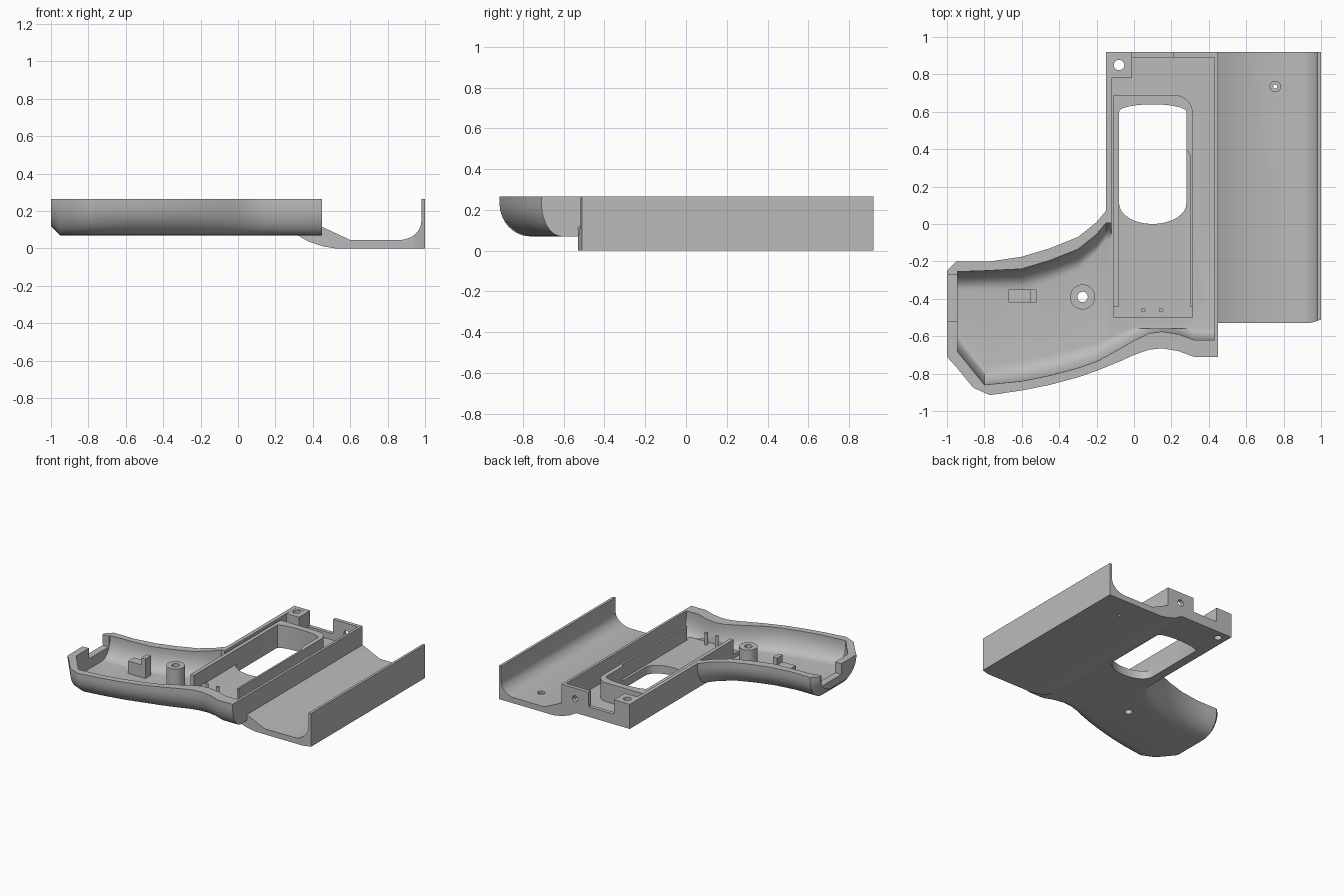
import bpy, bmesh, math
from mathutils import Vector

if "Cube" in bpy.data.objects:
    bpy.data.objects.remove(bpy.data.objects["Cube"])

TOP, BASE, FLOOR = 0.265, 0.07, 0.1

grey = bpy.data.materials.new("matte_grey")
grey.use_nodes = True
colour = (0.5, 0.5, 0.5, 1)
grey.diffuse_color = colour
grey.node_tree.nodes["Principled BSDF"].inputs["Base Color"].default_value = colour


def loft(name, rings):
    """Closed solid skinned through rings of equal point count."""
    bm = bmesh.new()
    loops = [[bm.verts.new(p) for p in ring] for ring in rings]
    n = len(loops[0])
    for a, b in zip(loops, loops[1:]):
        for i in range(n):
            j = (i + 1) % n
            bm.faces.new((a[i], a[j], b[j], b[i]))
    bm.faces.new(loops[0][::-1])
    bm.faces.new(loops[-1])
    bmesh.ops.recalc_face_normals(bm, faces=bm.faces)
    mesh = bpy.data.meshes.new(name)
    bm.to_mesh(mesh)
    bm.free()
    mesh.materials.append(grey)
    obj = bpy.data.objects.new(name, mesh)
    bpy.context.collection.objects.link(obj)
    return obj


def prism(name, outline, z0, z1):
    return loft(name, [[(x, y, z) for x, y in outline] for z in (z0, z1)])


def box(name, x0, x1, y0, y1, z0, z1):
    return prism(name, [(x0, y0), (x1, y0), (x1, y1), (x0, y1)], z0, z1)


def arc(cx, cy, rx, ry, a0, a1, n=10):
    angles = [math.radians(a0 + (a1 - a0) * i / n) for i in range(n + 1)]
    return [(cx + rx * math.cos(a), cy + ry * math.sin(a)) for a in angles]


def rod(name, x, y, r, z0, z1):
    return prism(name, arc(x, y, r, r, 0, 350, 35), z0, z1)


def combine(target, tool, operation):
    mod = target.modifiers.new("combine", "BOOLEAN")
    mod.operation, mod.solver, mod.object = operation, "EXACT", tool
    bpy.context.view_layer.objects.active = target
    bpy.ops.object.modifier_apply(modifier=mod.name)
    bpy.data.objects.remove(tool)


def add(target, *tools):
    for tool in tools:
        combine(target, tool, "UNION")


def cut(target, *tools):
    for tool in tools:
        combine(target, tool, "DIFFERENCE")


def trough(x, low, high, bottom, top, r, rise):
    """Rounded-bottom cross-section of the handle at one x station."""
    pts = [(low, top)] + arc(low + r, bottom + rise, r, rise, 180, 270)
    pts += arc(high - r, bottom + rise, r, rise, 270, 360) + [(high, top)]
    return [(x, y, z) for y, z in pts]


# Handle outline stations: x, front edge y, rear edge y
tip = [(-1, -0.71, -0.25), (-0.95, -0.765, -0.2), (-0.86, -0.875, -0.2), (-0.77, -0.915, -0.2)]
handle = [(-0.6, -0.89, -0.175), (-0.45, -0.86, -0.13), (-0.3, -0.82, -0.07),
          (-0.2, -0.785, 0.01), (-0.15, -0.765, 0.07), (-0.07, -0.732, 0.07),
          (0, -0.7, 0.07), (0.08, -0.672, 0.07), (0.15, -0.665, 0.07),
          (0.24, -0.68, 0.07), (0.32, -0.71, 0.07), (0.45, -0.71, 0.07)]


def radius(x):
    return 0.15 - 0.05 * min(1, max(0, (x + 0.3) / 0.4))


outer = [trough(x, lo, hi, 0.12 if x == -1 else BASE, TOP, radius(x), 0.145 if x == -1 else 0.165)
         for x, lo, hi in tip + handle]
inner = [trough(x, lo, hi, FLOOR, 0.3, 0.1, 0.15)
         for x, lo, hi in [(-0.945, -0.68, -0.255), (-0.8, -0.86, -0.25)]]
for x, lo, hi in handle:
    wall = 0.05 + 0.04 * min(1, max(0, (x + 0.2) / 0.3))
    inner.append(trough(min(x, 0.43), lo + wall, hi - 0.065, FLOOR, 0.3,
                        radius(x) - 0.04, 0.15))

shell = loft("housing_shell", outer)

# Main body block and side tray
add(shell, box("body_block", -0.15, 0.45, -0.56, 0.92, BASE, TOP))
tray = [(0.32, BASE), (0.38, 0.035), (0.45, 0.012), (0.52, 0), (1, 0), (1, TOP), (0.98, TOP)]
tray += arc(0.86, 0.145, 0.12, 0.1, 0, -90) + [(0.6, 0.045), (0.45, 0.115), (0.32, 0.115)]
add(shell, loft("side_tray", [[(x, y, z) for x, z in tray] for y in (-0.53, 0.92)]))

# Hollow interior
cut(shell,
    loft("handle_cavity", inner),
    box("body_cavity", -0.12, 0.43, -0.56, 0.89, FLOOR, 0.3),
    box("rear_notch", -0.01, 0.21, 0.88, 0.95, 0.15, 0.3),
    box("tip_notch", -1.1, -0.93, -0.52, -0.27, 0.18, 0.3),
    prism("tray_corner", [(0.91, -0.54), (1.01, -0.54), (1.01, -0.508)], -0.1, 0.4))

# Inner frame with a rounded corner, open at the front
outline = [(-0.11, -0.5), (0.315, -0.5)] + arc(0.215, 0.59, 0.1, 0.1, 0, 90) + [(-0.11, 0.69)]
frame = prism("inner_frame", outline, 0.085, 0.25)
cut(frame,
    prism("frame_recess", [(-0.08, -0.6), (0.3, -0.6), (0.3, 0.37), (0.28, 0.4), (-0.08, 0.4)], 0.135, 0.3),
    box("frame_front_cut", -0.2, 0.4, -0.6, -0.44, 0.135, 0.3))
add(shell, frame,
    box("corner_post", -0.145, -0.01, 0.78, 0.915, 0.085, TOP - 0.001),
    rod("screw_boss", -0.275, -0.39, 0.067, 0.085, 0.26),
    box("clip_low", -0.67, -0.55, -0.42, -0.35, 0.085, 0.2),
    box("clip_tall", -0.555, -0.52, -0.42, -0.35, 0.085, 0.255))
for x in (0.05, 0.145):
    add(shell, rod("locating_pin", x, -0.46, 0.012, 0.11, 0.23))

# Through opening with curved ends, and screw holes
opening = arc(0.1, 0.11, 0.18, 0.11, 180, 360, 16) + arc(0.1, 0.6, 0.18, 0.04, 0, 180, 16)
cut(shell,
    prism("window_opening", opening, -0.1, 0.4),
    rod("boss_hole", -0.275, -0.39, 0.028, -0.1, 0.4),
    rod("post_hole", -0.08, 0.85, 0.028, -0.1, 0.4),
    rod("tray_hole", 0.755, 0.735, 0.011, -0.1, 0.1),
    rod("tray_counterbore", 0.755, 0.735, 0.028, 0.025, 0.1),
    loft("rear_wall_hole", [[(x, y, z) for x, z in arc(0.33, 0.18, 0.025, 0.025, 0, 345, 23)]
                            for y in (0.85, 0.95)]))

# Smooth the curved walls, keep edges crisp
bpy.ops.object.select_all(action="DESELECT")
shell.select_set(True)
bpy.context.view_layer.objects.active = shell
bpy.ops.object.shade_smooth_by_angle(angle=math.radians(28))
